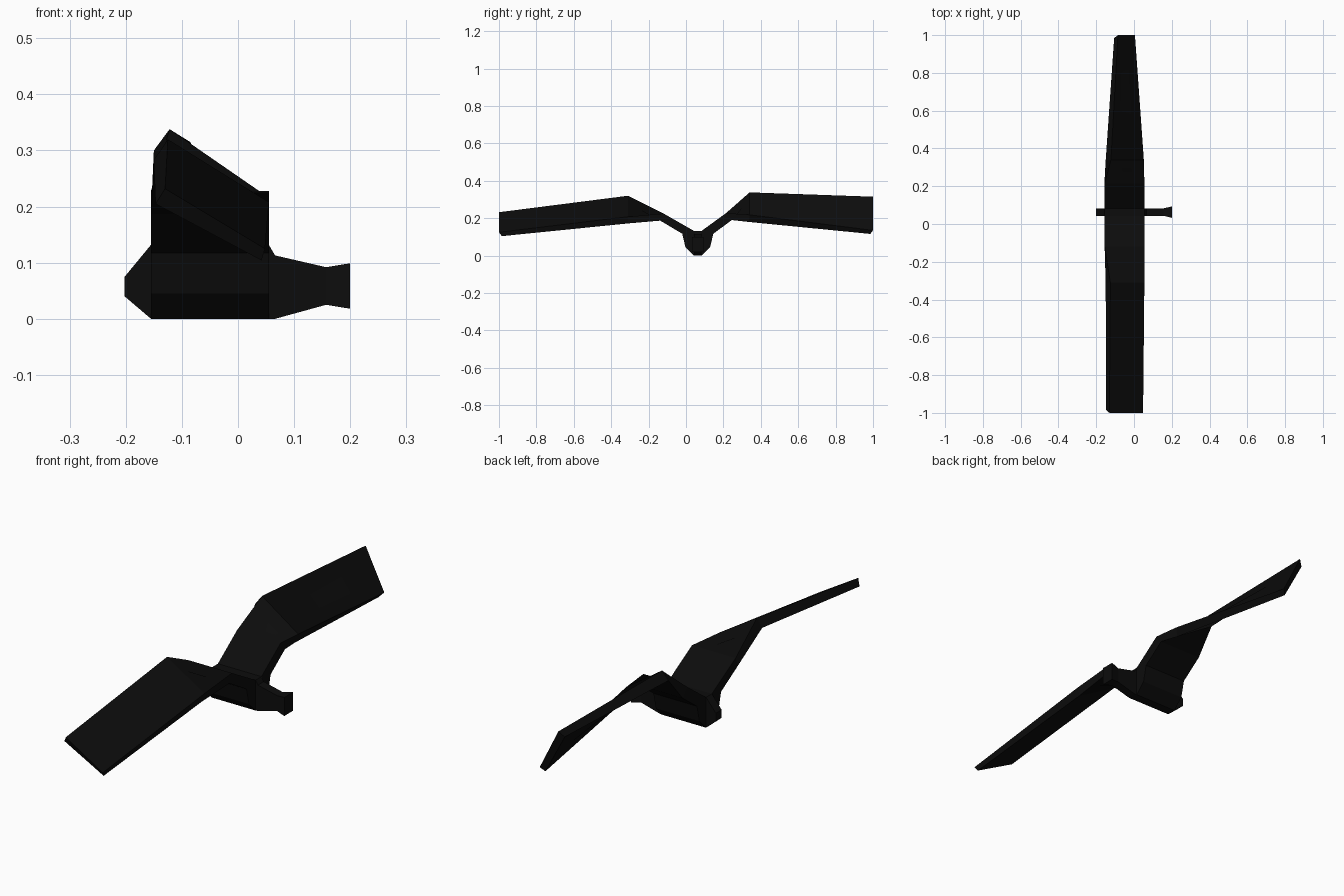
import bpy
import bmesh

cube = bpy.data.objects.get("Cube")
if cube:
    bpy.data.objects.remove(cube, do_unlink=True)

black = bpy.data.materials.new("matte black")
black.use_nodes = True
colour = (0.0038, 0.0038, 0.0038, 1)
black.diffuse_color = colour
black.node_tree.nodes["Principled BSDF"].inputs["Base Color"].default_value = colour

MID = 0.063              # y of the body's centre line
FRONT, REAR = -0.155, 0.055   # x range of the hull and wing roots


def loft(name, rings):
    """Bridge equal-length rings of points and cap both ends."""
    bm = bmesh.new()
    loops = [[bm.verts.new(p) for p in ring] for ring in rings]
    for a, b in zip(loops, loops[1:]):
        for i in range(len(a)):
            j = (i + 1) % len(a)
            bm.faces.new((a[i], a[j], b[j], b[i]))
    bm.faces.new(loops[0])
    bm.faces.new(loops[-1])
    bmesh.ops.recalc_face_normals(bm, faces=bm.faces)
    mesh = bpy.data.meshes.new(name)
    bm.to_mesh(mesh)
    bm.free()
    mesh.materials.append(black)
    obj = bpy.data.objects.new(name, mesh)
    bpy.context.collection.objects.link(obj)
    return obj


def box_ring(x, half, low, high):
    return [(x, MID - half, low), (x, MID + half, low),
            (x, MID + half, high), (x, MID - half, high)]


# Hull: keel-shaped profile run along x
side = [(0.021, 0), (0.066, 0.045), (0.083, 0.117), (0.02, 0.132)]
profile = side + [(-y, z) for y, z in reversed(side)]
loft("hull", [[(x, MID + y, z) for y, z in profile] for x in (FRONT, REAR)])

# Slim beak and flared tail at the two ends of the hull
loft("beak", [box_ring(FRONT, 0.02, 0, 0.132), box_ring(-0.202, 0.02, 0.04, 0.075)])
loft("tail", [box_ring(REAR, 0.02, 0, 0.132), box_ring(0.066, 0.02, 0, 0.113),
              box_ring(0.157, 0.02, 0.025, 0.092), box_ring(0.2, 0.03, 0.018, 0.099)])


def flat_section(y_top, z_top, y_low, z_low):
    return [(FRONT, y_top, z_top), (REAR, y_top, z_top),
            (REAR, y_low, z_low), (FRONT, y_low, z_low)]


def twisted_section(y_top, y_low, corners):
    return [(x, y, z) for (x, z), y in zip(corners, (y_top, y_top, y_low, y_low))]


# Wings: root, flat mid section, twisted elbow, tip
loft("front_wing", [
    flat_section(MID - 0.02, 0.132, MID - 0.083, 0.117),
    flat_section(-0.12, 0.225, -0.138, 0.187),
    twisted_section(-0.31, -0.31, [(-0.125, 0.32), (0.055, 0.208), (0.045, 0.172), (-0.15, 0.283)]),
    twisted_section(-1, -0.985, [(-0.13, 0.232), (0.048, 0.125), (0.042, 0.104), (-0.147, 0.205)]),
])
loft("back_wing", [
    flat_section(MID + 0.02, 0.132, MID + 0.083, 0.117),
    flat_section(0.215, 0.228, 0.245, 0.19),
    twisted_section(0.34, 0.335, [(-0.122, 0.338), (0.052, 0.218), (0.04, 0.18), (-0.15, 0.3)]),
    twisted_section(1, 0.985, [(-0.085, 0.315), (0.005, 0.135), (-0.012, 0.116), (-0.105, 0.29)]),
])
